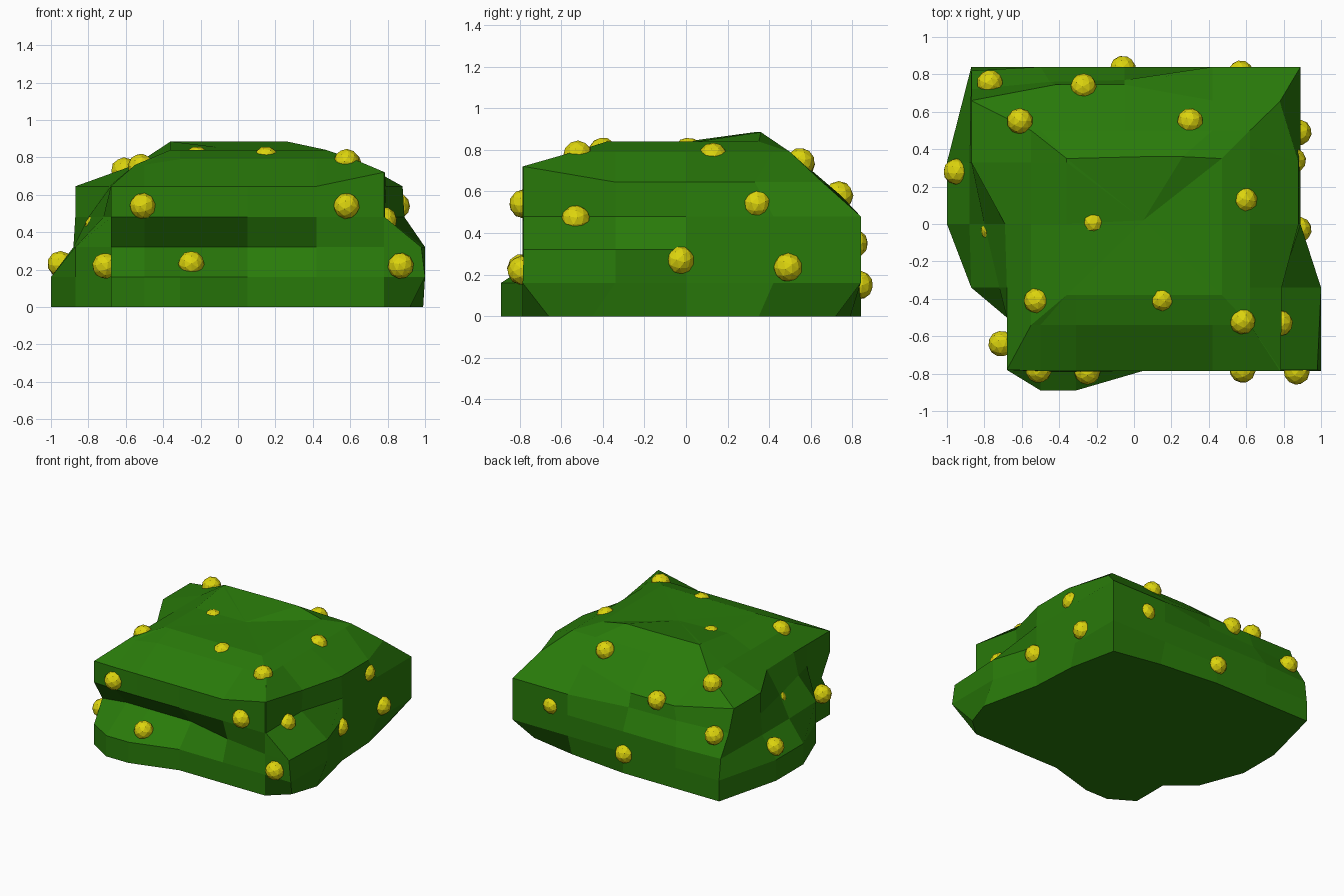
import bpy, bmesh

if "Cube" in bpy.data.objects:
    bpy.data.objects.remove(bpy.data.objects["Cube"])

def material(name, color):
    m = bpy.data.materials.new(name)
    m.diffuse_color = (*color, 1)
    m.use_nodes = True
    m.node_tree.nodes["Principled BSDF"].inputs["Base Color"].default_value = m.diffuse_color
    return m


leaf = material("leaf_green", (0.022, 0.195, 0.003))
yellow = material("berry_yellow", (0.72, 0.66, 0.004))

# Widest outline of the bush, anticlockwise from the front left
outline = [(-.68, -.78), (-.5, -.89), (-.31, -.89), (.05, -.785), (.42, -.785), (.78, -.785),
           (1, -.785), (1, -.34), (.89, 0), (.89, .42), (.89, .84), (.42, .84), (-.05, .84),
           (-.5, .84), (-.87, .84), (-1, .33), (-1, 0), (-.87, -.34), (-.68, -.5)]


def ring(z, box, moved=None):
    """Outline clamped to a box, with a few points moved; z may be a function."""
    x0, x1, y0, y1 = box
    pts = []
    for i, (x, y) in enumerate(outline):
        x, y = (moved or {}).get(i, (min(max(x, x0), x1), min(max(y, y0), y1)))
        pts.append((x, y, z(x, y) if callable(z) else z))
    return pts


right_front = {6: (.785, -.78), 7: (.78, -.34)}
groove = {0: (-.68, -.68), 1: (-.5, -.64), 2: (-.31, -.64), 3: (.05, -.64), 4: (.42, -.73)}
layers = [
    # Foot, with the right corners cut back
    ring(0, (-1, 1, -.9, .84), {6: (.92, -.66), 7: (.99, -.45), 9: (.87, .35),
                                10: (.79, .72), 11: (.42, .79)}),
    ring(.16, (-1, 1, -.9, .84)),
    ring(.32, (-.88, 1, -.79, .84), {**groove, 6: (.98, -.78), 14: (-.87, .82)}),
    ring(.48, (-.87, .89, -.79, .84), {**right_front, 12: (-.05, .77), 13: (-.45, .76),
                                       14: (-.87, .72), 16: (-.8, 0), 17: (-.72, -.34)}),
    # Rim, higher at the front right corner
    ring(lambda x, y: .72 if x > .7 and y < -.7 else .58 if y > .7 else .645,
         (-.87, .88, -.785, .66),
         {6: (.785, -.78), 7: (.79, -.34), 9: (.88, .33), 10: (.78, .655),
          12: (-.05, .745), 13: (-.42, .745), 16: (-.69, 0), 17: (-.68, -.34)}),
    # Shoulder
    ring(lambda x, y: .76 if x < -.4 else .79, (-.55, .62, -.54, .5)),
    # Crown with a raised back ridge
    ring(lambda x, y: .885 if y > .2 and x < .4 else .84, (-.36, .47, -.38, .35),
         {11: (.26, .36), 12: (.05, .36)}),
]

# Bush body lofted through the layers
bm = bmesh.new()
rows = [[bm.verts.new(p) for p in layer] for layer in layers]
n = len(outline)
for a, b in zip(rows, rows[1:]):
    for i in range(n):
        j = (i + 1) % n
        bm.faces.new((a[i], a[j], b[j], b[i]))
bm.faces.new(rows[0][::-1])
valley = bm.verts.new((.05, .02, .835))
for i in range(n):
    bm.faces.new((rows[-1][i], rows[-1][(i + 1) % n], valley))
bmesh.ops.remove_doubles(bm, verts=bm.verts, dist=.001)
bmesh.ops.recalc_face_normals(bm, faces=bm.faces)
mesh = bpy.data.meshes.new("bush")
bm.to_mesh(mesh)
bm.free()
mesh.materials.append(leaf)
bpy.context.collection.objects.link(bpy.data.objects.new("bush", mesh))

# Berries half sunk in the foliage: top, then front, right, back and left
top = [(-.61, .55, .73), (.3, .55, .74), (-.22, .01, .79), (.59, .13, .765),
       (-.52, -.41, .75), (.15, -.4, .79), (.58, -.52, .775)]
sides = [(-.51, -.78, .54), (.58, -.78, .54), (-.25, -.79, .23), (-.71, -.64, .22),
         (.87, -.79, .22), (.78, -.53, .465), (.88, -.03, .27), (.88, .49, .235),
         (.85, .34, .54), (.57, .805, .35), (-.06, .83, .15), (-.27, .735, .58),
         (-.77, .755, .45), (-.95, .28, .23), (-.75, -.03, .43)]
for k, p in enumerate(top + sides):
    bpy.ops.mesh.primitive_ico_sphere_add(subdivisions=2, radius=.07, location=p)
    berry = bpy.context.object
    berry.name = f"berry_{k + 1}"
    berry.rotation_euler = (k * .7, k * 1.1, 0)
    berry.data.materials.append(yellow)
